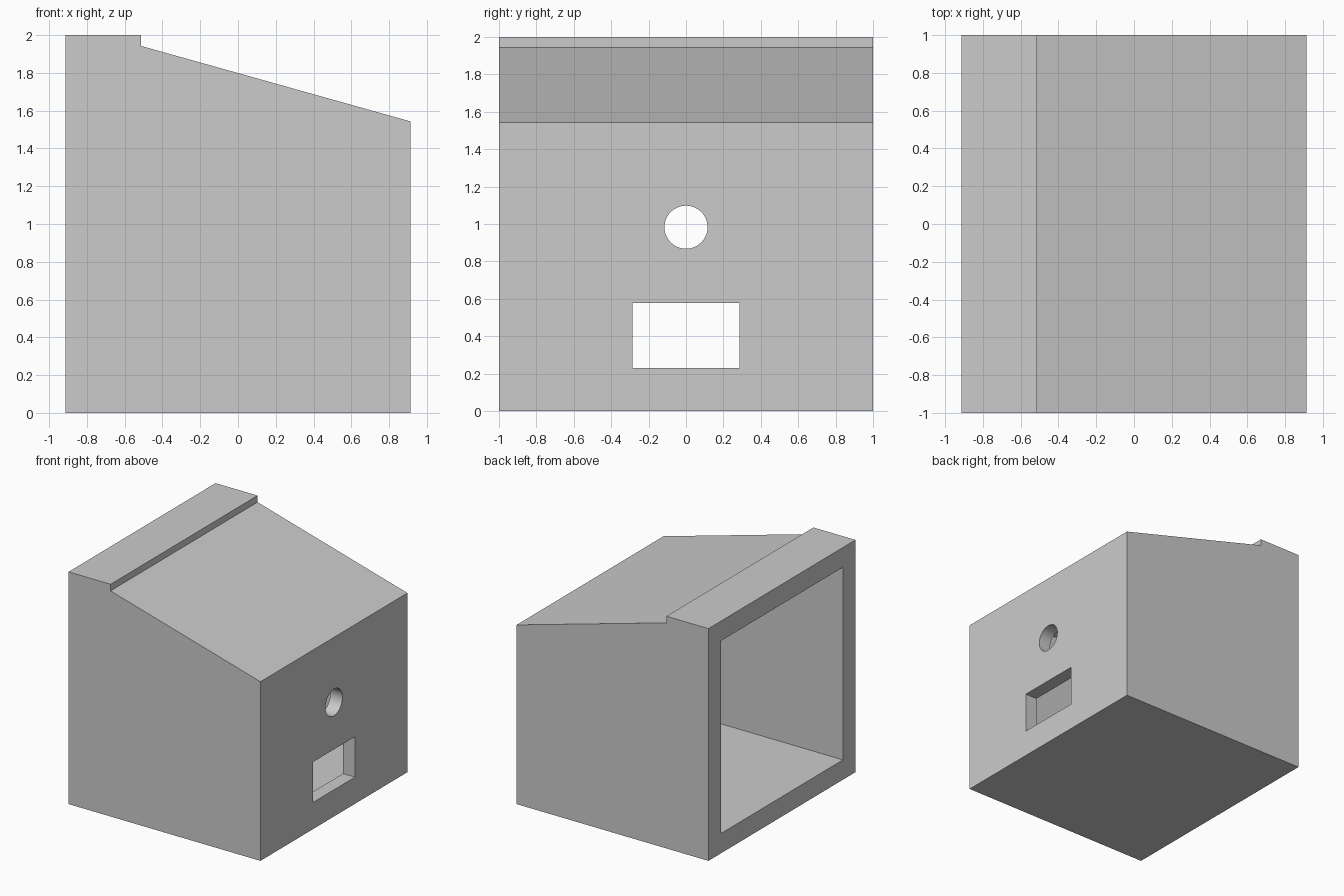
import bpy
import bmesh
import math
from mathutils import Matrix

cube = bpy.data.objects.get("Cube")
if cube:
    bpy.data.objects.remove(cube, do_unlink=True)

HALF_X, HALF_Y = 0.914, 1.0
SIDE_WALL, END_WALL = 0.171, 0.114
STEP_X = -0.514
HIGH, LOW = 1.943, 1.543          # ends of the sloped roof
SLOPE = (LOW - HIGH) / (HALF_X - STEP_X)


def make_object(name, bm):
    bmesh.ops.recalc_face_normals(bm, faces=bm.faces)
    mesh = bpy.data.meshes.new(name)
    bm.to_mesh(mesh)
    bm.free()
    obj = bpy.data.objects.new(name, mesh)
    bpy.context.collection.objects.link(obj)
    return obj


def prism(name, profile, half_width):
    """Extrude an x-z profile along y, centred on y = 0."""
    bm = bmesh.new()
    face = bm.faces.new([bm.verts.new((x, -half_width, z)) for x, z in profile])
    grown = bmesh.ops.extrude_face_region(bm, geom=[face])["geom"]
    verts = [v for v in grown if isinstance(v, bmesh.types.BMVert)]
    bmesh.ops.translate(bm, verts=verts, vec=(0, 2 * half_width, 0))
    return make_object(name, bm)


def cut(target, cutter):
    cutter.hide_render = True
    mod = target.modifiers.new(cutter.name, 'BOOLEAN')
    mod.operation = 'DIFFERENCE'
    mod.solver = 'EXACT'
    mod.object = cutter
    bpy.context.view_layer.objects.active = target
    bpy.ops.object.modifier_apply(modifier=mod.name)
    bpy.data.objects.remove(cutter, do_unlink=True)


# Outer shell with raised rear lip and sloped roof
housing = prism("housing", [(-HALF_X, 0), (HALF_X, 0), (HALF_X, LOW),
                            (STEP_X, HIGH), (STEP_X, 2), (-HALF_X, 2)], HALF_Y)

# Cavity open at one end, its ceiling following the roof
inner_x = HALF_X - END_WALL
ceiling = HIGH - END_WALL
cavity = prism("cavity_cutter",
               [(-HALF_X - 0.1, SIDE_WALL), (inner_x, SIDE_WALL),
                (inner_x, ceiling + SLOPE * (inner_x - STEP_X)),
                (STEP_X, ceiling), (-HALF_X - 0.1, ceiling)],
               HALF_Y - SIDE_WALL)
cut(housing, cavity)

# Rectangular port in the end wall
near, far = inner_x - 0.1, HALF_X + 0.1
port = prism("port_cutter", [(near, 0.23), (far, 0.23), (far, 0.578), (near, 0.578)], 0.286)
cut(housing, port)

# Round hole above the port
bm = bmesh.new()
bmesh.ops.create_cone(bm, cap_ends=True, segments=64, radius1=0.115, radius2=0.115,
                      depth=far - near,
                      matrix=Matrix.Translation(((near + far) / 2, 0, 0.983))
                      @ Matrix.Rotation(math.pi / 2, 4, 'Y'))
cut(housing, make_object("round_hole_cutter", bm))

# Plain grey finish
grey = bpy.data.materials.new("light grey")
grey.use_nodes = True
colour = (0.6, 0.6, 0.6, 1)
grey.diffuse_color = colour
grey.node_tree.nodes["Principled BSDF"].inputs["Base Color"].default_value = colour
housing.data.materials.clear()
housing.data.materials.append(grey)
for poly in housing.data.polygons:
    poly.material_index = 0

bpy.ops.object.select_all(action='DESELECT')
housing.select_set(True)
bpy.context.view_layer.objects.active = housing
bpy.ops.object.shade_smooth_by_angle(angle=math.radians(30))
# Keep the shallow roof edges crisp
for edge in housing.data.edges:
    a, b = (housing.data.vertices[i].co for i in edge.vertices)
    if abs(a.x - STEP_X) < 0.01 and abs(b.x - STEP_X) < 0.01:
        edge.use_edge_sharp = True
